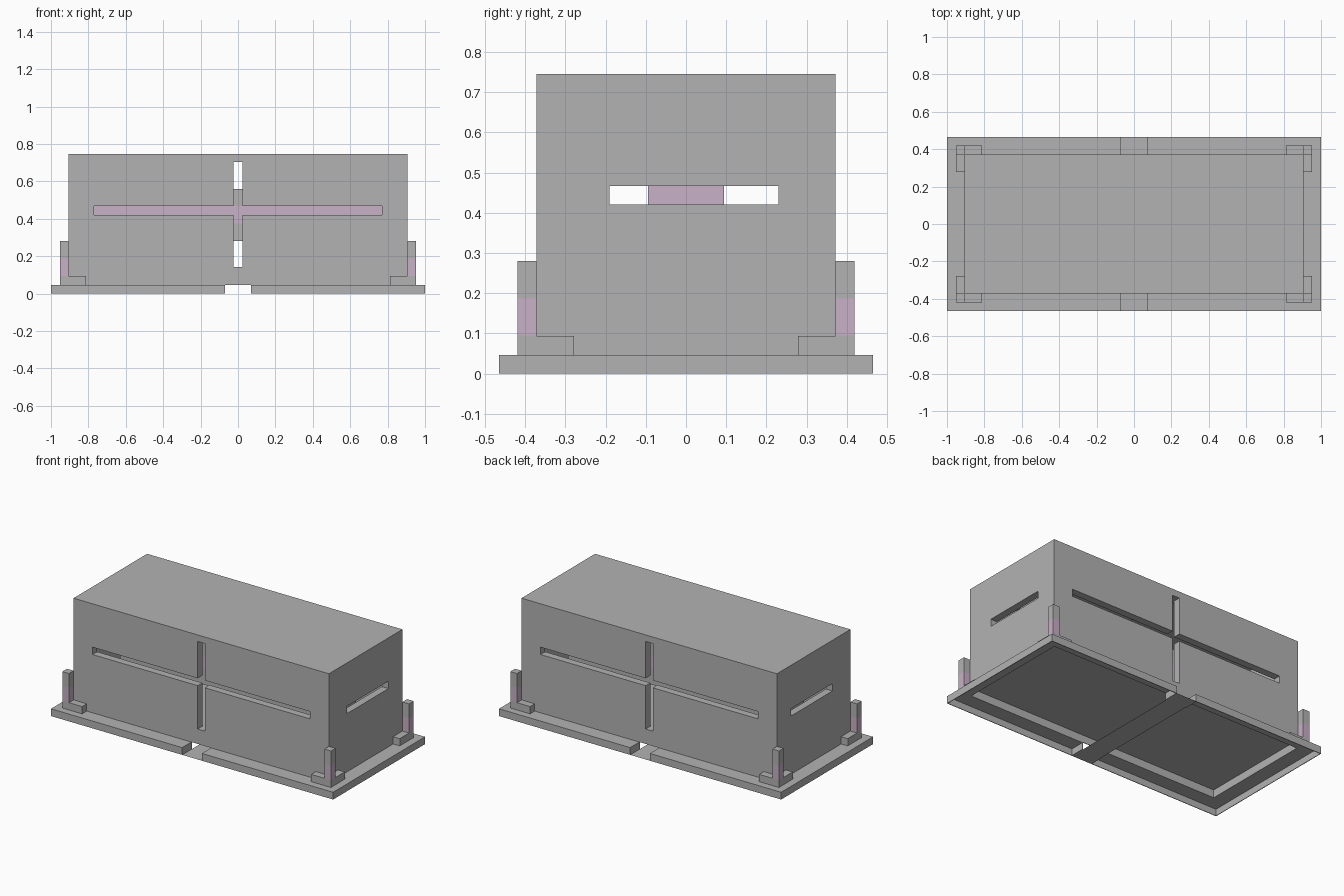
import bpy
import bmesh

cube = bpy.data.objects.get("Cube")
if cube:
    bpy.data.objects.remove(cube, do_unlink=True)


def material(name, rgb):
    mat = bpy.data.materials.new(name)
    mat.use_nodes = True
    colour = (*rgb, 1)
    mat.diffuse_color = colour
    mat.node_tree.nodes["Principled BSDF"].inputs["Base Color"].default_value = colour
    return mat


GREY = material("plain grey", (0.45, 0.45, 0.45))
MAUVE = material("pale mauve", (0.58, 0.44, 0.57))

U = 0.0467             # wall thickness and height step
BX, BY = 0.905, 0.372  # body half sizes
SX, SY = 1.0, 0.465    # skirt half sizes
GAP = 0.07             # half width of the centre gap
TOP = 0.745
SHEET = 0.004


def add_box(bm, lo, hi):
    verts = bmesh.ops.create_cube(bm, size=1)["verts"]
    for v in verts:
        v.co = [(a + b) / 2 + c * (b - a) for a, b, c in zip(lo, hi, v.co)]


def make(name, boxes, band=None):
    """Joins boxes into one object; faces within the height band turn mauve."""
    bm = bmesh.new()
    for lo, hi in boxes:
        add_box(bm, lo, hi)
    if band:
        for z in band:
            bmesh.ops.bisect_plane(bm, geom=bm.verts[:] + bm.edges[:] + bm.faces[:],
                                   plane_co=(0, 0, z), plane_no=(0, 0, 1))
        for f in bm.faces:
            if band[0] < f.calc_center_median().z < band[1] and abs(f.normal.z) < 0.5:
                f.material_index = 1
    mesh = bpy.data.meshes.new(name)
    bm.to_mesh(mesh)
    bm.free()
    mesh.materials.append(GREY)
    mesh.materials.append(MAUVE)
    obj = bpy.data.objects.new(name, mesh)
    bpy.context.collection.objects.link(obj)
    return obj


def carve(obj, name, lo, hi):
    cutter = make(name, [(lo, hi)])
    cutter.hide_render = True
    cutter.hide_set(True)
    cutter.display_type = 'WIRE'
    mod = obj.modifiers.new(name, 'BOOLEAN')
    mod.operation = 'DIFFERENCE'
    mod.solver = 'EXACT'
    mod.object = cutter
    bpy.context.view_layer.objects.active = obj
    bpy.ops.object.modifier_apply(modifier=mod.name)
    bpy.data.objects.remove(cutter, do_unlink=True)


# Hollow body with a raised floor and slots through its walls
body = make("body", [((-BX, -BY, U), (BX, BY, TOP))])
carve(body, "room_cutter", (-BX + U, -BY + U, 3 * U), (BX - U, BY - U, TOP - U))
carve(body, "underside_cutter", (-BX + SHEET, -BY + SHEET, 0), (BX - SHEET, BY - SHEET, 2 * U))
carve(body, "long_slot_cutter", (-0.77, -1, 0.42), (0.77, 1, 0.467))
carve(body, "upright_slot_cutter", (-0.025, -1, 0.142), (0.025, 1, 0.703))
carve(body, "end_slot_cutter", (-2, -0.19, 0.42), (2, 0.23, 0.467))

# Bar hung inside the body, with a coloured middle band
make("inner_bar", [((-0.77, -0.094, 0.28), (0.77, 0.094, 0.56))], (0.375, 0.467))

# Skirt halves, open underneath and around the body
for side, label in ((1, "left"), (-1, "right")):
    def span(a, b):
        return sorted((a * side, b * side))
    x0, x1 = span(GAP, SX)
    skirt = make(label + "_skirt", [((x0, -SY, 0), (x1, SY, U))])
    x0, x1 = span(GAP + SHEET, SX - SHEET)
    carve(skirt, "hollow_cutter", (x0, -SY + SHEET, -U), (x1, SY - SHEET, U - SHEET))
    x0, x1 = span(0, BX - SHEET)
    carve(skirt, "opening_cutter", (x0, -BY + SHEET, -U), (x1, BY - SHEET, 2 * U))

# Thin strip joining the halves at ground level
bm = bmesh.new()
bm.faces.new([bm.verts.new((x, y, 0)) for x, y in
              ((-GAP, -SY), (GAP, -SY), (GAP, SY), (-GAP, SY))])
mesh = bpy.data.meshes.new("centre_strip")
bm.to_mesh(mesh)
bm.free()
mesh.materials.append(GREY)
bpy.context.collection.objects.link(bpy.data.objects.new("centre_strip", mesh))

# Corner brackets: a foot along each wall and an upright post
for sx, lr in ((1, "left"), (-1, "right")):
    for sy, fb in ((1, "back"), (-1, "front")):
        def corner(xa, ya, z0, z1):
            xs = sorted((xa * sx, (BX + U) * sx))
            ys = sorted((ya * sy, (BY + U) * sy))
            return (xs[0], ys[0], z0), (xs[1], ys[1], z1)
        make(f"{fb}_{lr}_foot", [corner(BX - 2 * U, BY, U, 2 * U),
                                 corner(BX, BY - 2 * U, U, 2 * U)])
        make(f"{fb}_{lr}_post", [corner(BX, BY, 2 * U, 6 * U)],
             (2 * U + 0.001, 4 * U))
